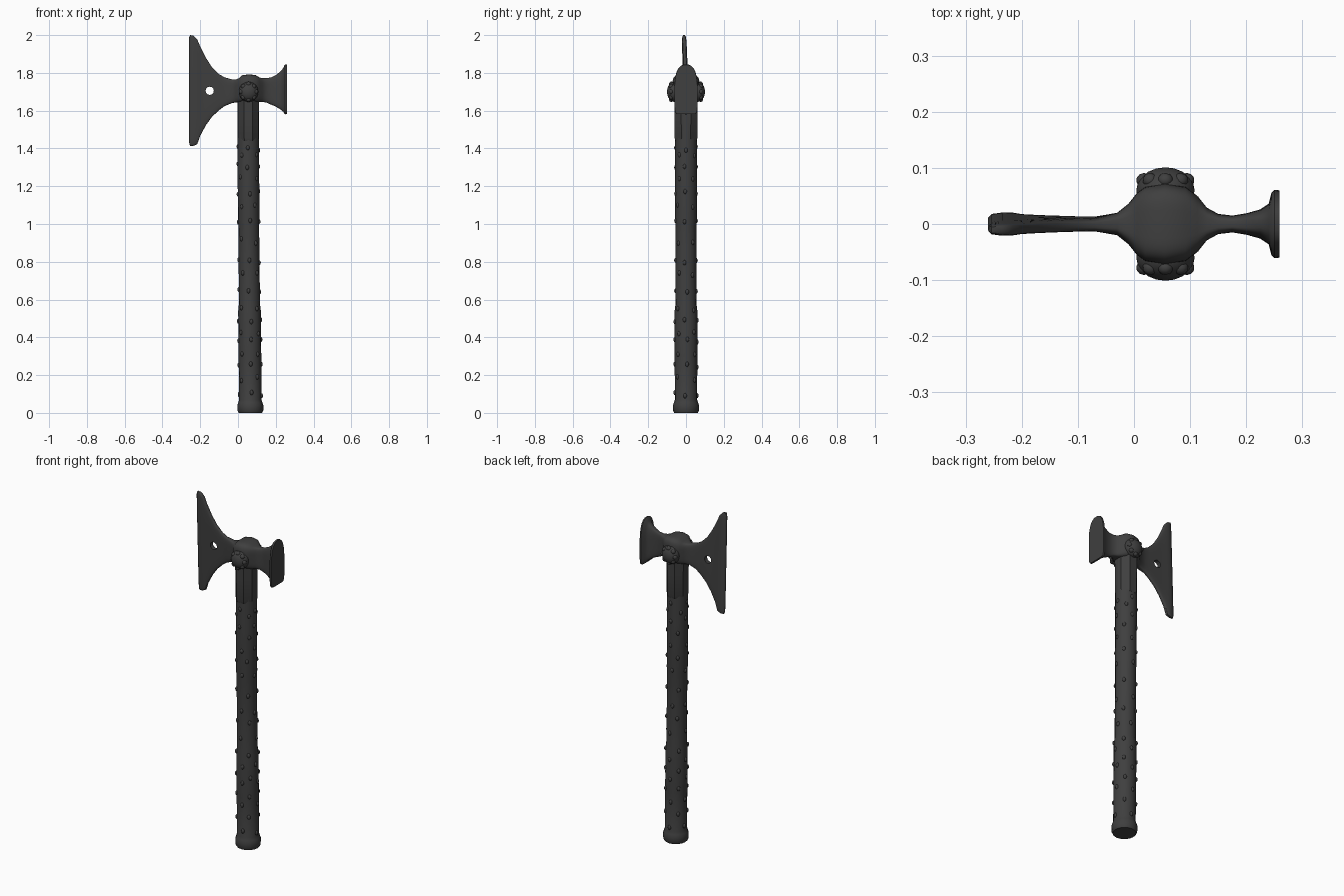
import bpy, bmesh, math, random
from mathutils import Vector

if "Cube" in bpy.data.objects:
    bpy.data.objects.remove(bpy.data.objects["Cube"])

random.seed(4)
iron = bpy.data.materials.new("dark_iron")
iron.diffuse_color = (0.05, 0.05, 0.05, 1)
iron.use_nodes = True
iron.node_tree.nodes["Principled BSDF"].inputs["Base Color"].default_value = iron.diffuse_color


def finish(name, bm, angle=40):
    bmesh.ops.recalc_face_normals(bm, faces=bm.faces)
    me = bpy.data.meshes.new(name)
    bm.to_mesh(me)
    bm.free()
    ob = bpy.data.objects.new(name, me)
    bpy.context.collection.objects.link(ob)
    me.materials.append(iron)
    bpy.ops.object.select_all(action='DESELECT')
    ob.select_set(True)
    bpy.context.view_layer.objects.active = ob
    bpy.ops.object.shade_smooth_by_angle(angle=math.radians(angle))
    return ob


def loft(name, rings, angle=40):
    bm = bmesh.new()
    loops = [[bm.verts.new(p) for p in r] for r in rings]
    n = len(loops[0])
    for a, b in zip(loops, loops[1:]):
        for i in range(n):
            bm.faces.new((a[i], a[(i + 1) % n], b[(i + 1) % n], b[i]))
    bm.faces.new(loops[0])
    bm.faces.new(loops[-1])
    return finish(name, bm, angle)


def power(v, n):
    return math.copysign(abs(v) ** (2 / n), v)


def head_ring(x, lo, hi, w, n_hi, n_lo):
    pts = []
    mid, half = (lo + hi) / 2, (hi - lo) / 2
    for i in range(48):
        t = 2 * math.pi * i / 48
        c, s = math.cos(t), math.sin(t)
        n = n_hi if s >= 0 else n_lo
        z = mid + half * power(s, n)
        lean = -0.035 * (z - 1.7) if x < -0.05 else 0   # slight twist of the blade
        pts.append((x, w * power(c, n) + lean, z))
    return pts


# handle shaft: z, centre x, radius
def shaft_x(z):
    return 0.066 - 0.011 * min(z / 1.2, 1)


shaft = [(0, .062), (.012, .068), (.04, .069), (.055, .064), (.07, .059), (.3, .060),
         (.54, .060), (.575, .056), (.8, .055), (1.0, .055), (1.02, .057), (1.3, .057),
         (1.45, .057), (1.66, .057), (1.74, .055)]
rings = []
for z, r in shaft:
    rings.append([(shaft_x(z) + r * math.cos(2 * math.pi * i / 16),
                   r * math.sin(2 * math.pi * i / 16), z) for i in range(16)])
loft("handle_shaft", rings)

# octagonal sleeve under the head
sleeve = []
for z, r in [(1.44, .057), (1.455, .062), (1.58, .063), (1.66, .064)]:
    sleeve.append([(.055 + .94 * r * math.cos(math.pi * (i + .5) / 4),
                    1.05 * r * math.sin(math.pi * (i + .5) / 4), z) for i in range(8)])
loft("sleeve", sleeve, 30)

# axe head: x, bottom z, top z, half thickness, upper and lower roundness
stations = [
    (-.260, 1.435, 1.985, .003, 5, 5), (-.254, 1.413, 2.0, .010, 6, 6),
    (-.235, 1.414, 1.997, .013, 6, 6), (-.216, 1.422, 1.978, .013, 6, 6),
    (-.200, 1.467, 1.940, .012, 5, 5), (-.170, 1.523, 1.880, .012, 5, 5),
    (-.138, 1.567, 1.830, .012, 5, 5), (-.100, 1.603, 1.793, .012, 4, 4),
    (-.070, 1.625, 1.776, .012, 4, 4), (-.030, 1.641, 1.765, .020, 4, 4),
    (-.010, 1.643, 1.766, .036, 4, 4), (.005, 1.645, 1.772, .055, 4, 4),
    (.020, 1.645, 1.787, .066, 4, 4), (.055, 1.645, 1.792, .072, 4, 4),
    (.092, 1.645, 1.789, .066, 4, 4), (.113, 1.645, 1.776, .050, 4, 4),
    (.130, 1.646, 1.772, .029, 4, 4), (.150, 1.643, 1.772, .018, 4, 4),
    (.175, 1.632, 1.776, .015, 4, 4), (.200, 1.622, 1.788, .019, 4, 5),
    (.225, 1.606, 1.808, .026, 3, 6), (.240, 1.594, 1.826, .036, 2.6, 8),
    (.245, 1.585, 1.840, .056, 2.5, 8), (.250, 1.581, 1.845, .061, 2.5, 9),
    (.259, 1.582, 1.843, .060, 2.5, 9)]
head = loft("axe_head", [head_ring(*s) for s in stations], 45)

# hole through the blade
bpy.ops.mesh.primitive_cylinder_add(vertices=12, radius=.022, depth=.2,
                                    location=(-.15, 0, 1.705), rotation=(math.pi / 2, 0, 0))
cutter = bpy.context.object
cutter.name = "hole_cutter"
cutter.hide_render = True
cut = head.modifiers.new("hole", 'BOOLEAN')
cut.object = cutter
cut.solver = 'EXACT'
bpy.context.view_layer.objects.active = head
bpy.ops.object.modifier_apply(modifier="hole")
bpy.data.objects.remove(cutter)


def add_lump(bm, loc, scale, sub=1):
    made = bmesh.ops.create_icosphere(bm, subdivisions=sub, radius=1)["verts"]
    for v in made:
        v.co = Vector(loc) + Vector([a * b for a, b in zip(v.co, scale)])


# knobbly bosses on both faces of the hub
bm = bmesh.new()
for side in (-1, 1):
    add_lump(bm, (.056, side * .060, 1.700), (.052, .041, .054), 3)
    for i in range(8):
        t = math.pi * i / 4
        add_lump(bm, (.056 + .038 * math.cos(t), side * .078, 1.700 + .040 * math.sin(t)),
                 (.014, .013, .014), 2)
finish("hub_bosses", bm, 60)

# rows of small studs around the handle
bm = bmesh.new()
for k, z in enumerate((.10, .18, .25, .32, .38, .43, .49, .55, .65, .73, .80, .91,
                       1.02, 1.10, 1.16, 1.24, 1.31, 1.36, 1.40)):
    for i in range(4):
        t = math.pi * i / 2 + (k % 2) * math.pi / 4 + random.uniform(-.15, .15)
        zz = z + random.uniform(-.012, .012)
        r = .058 if zz < .57 else .0535
        add_lump(bm, (shaft_x(zz) + r * math.cos(t), r * math.sin(t), zz),
                 (.0095, .0095, .014), 2)
finish("handle_studs", bm, 60)
